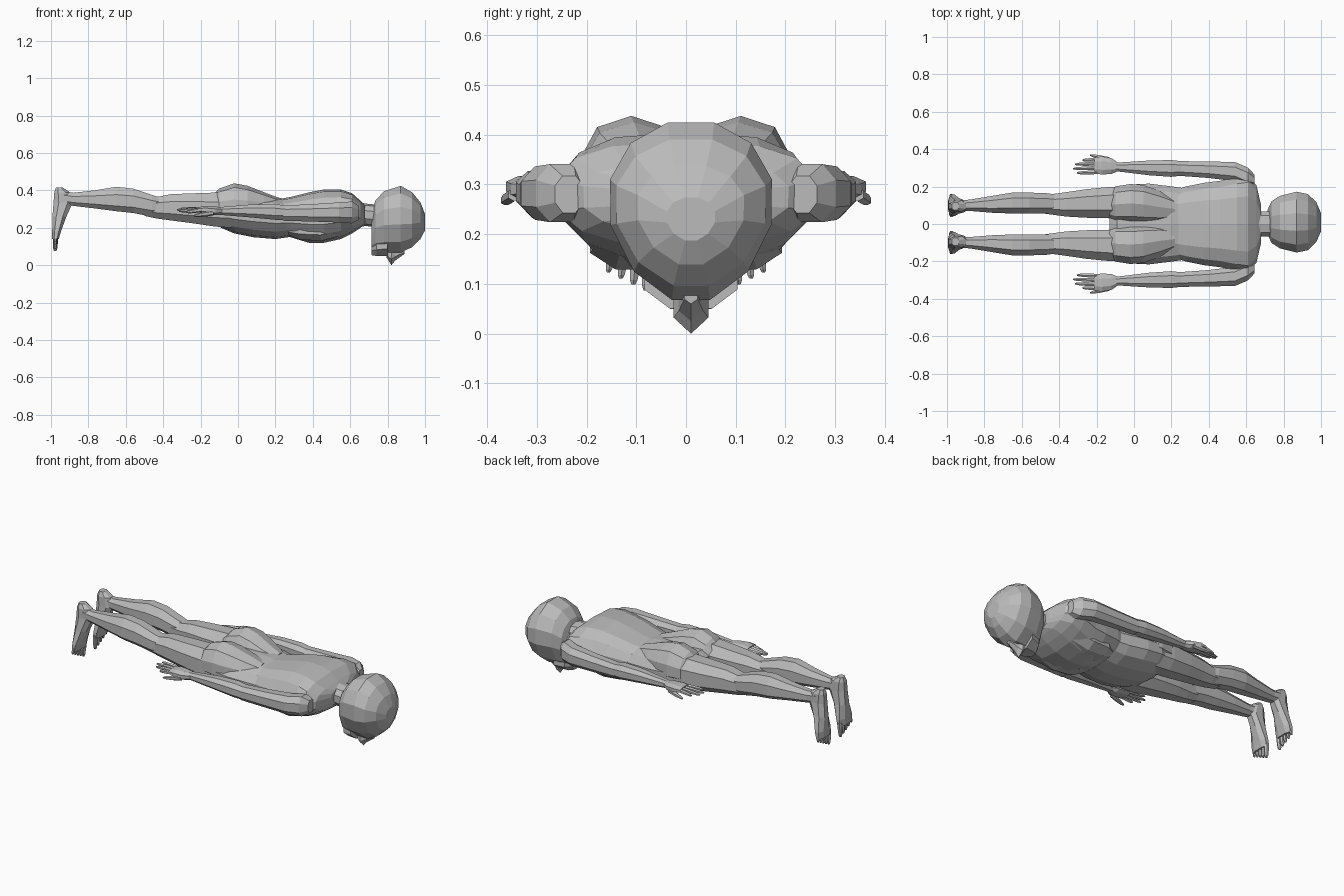
import bpy, bmesh, math
from mathutils import Vector

skin = bpy.data.materials.new("plain_grey")
skin.diffuse_color = (0.5, 0.5, 0.5, 1)


def spow(v, p):
    return math.copysign(abs(v) ** p, v)


def loft(name, rings, sides=10, mirror=False, vertical=False, square=0.85, under=0.9):
    """Skin rings (x, y, z, half width in y, rise above, drop below) along x.
    Vertical lofts run along z: rise points to +x and drop to -x."""
    bm = bmesh.new()
    loops = []
    for x, y, z, ry, up, down in rings:
        loop = []
        for i in range(sides):
            a = 2 * math.pi * (i + 0.5) / sides
            s, c = math.sin(a), math.cos(a)
            p = square if s > 0 else under
            dy = ry * spow(c, p)
            dh = spow(s, p) * (up if s > 0 else down)
            loop.append(bm.verts.new((x + dh, y + dy, z) if vertical else (x, y + dy, z + dh)))
        loops.append(loop)
    for a, b in zip(loops, loops[1:]):
        for i in range(sides):
            j = (i + 1) % sides
            bm.faces.new((a[i], a[j], b[j], b[i]))
    bm.faces.new(loops[0])
    bm.faces.new(loops[-1])
    bmesh.ops.recalc_face_normals(bm, faces=bm.faces)
    me = bpy.data.meshes.new(name)
    bm.to_mesh(me)
    bm.free()
    me.materials.append(skin)
    ob = bpy.data.objects.new(name, me)
    bpy.context.collection.objects.link(ob)
    if mirror:
        ob.modifiers.new("mirror", 'MIRROR').use_axis = (False, True, False)
    return ob


def digit(name, start, end, r0, r1):
    """Tapered six-sided finger or toe, mirrored to the other side."""
    a, b = Vector(start), Vector(end)
    vert = abs(b.z - a.z) > abs(b.x - a.x)
    rings = []
    for t, r in ((0, r0), (0.5, r0 * 0.95), (0.85, r1), (1, r1 * 0.5)):
        p = a.lerp(b, t)
        rings.append((p.x, p.y, p.z, r, r, r))
    loft(name, rings, sides=6, mirror=True, vertical=vert, square=1, under=1)


# Head, face down, with a jaw and pointed nose
loft("head", [
    (0.715, 0.01, 0.19, 0.07, 0.10, 0.12),
    (0.735, 0.01, 0.24, 0.115, 0.11, 0.18),
    (0.78, 0.01, 0.26, 0.145, 0.14, 0.20),
    (0.87, 0.01, 0.265, 0.168, 0.165, 0.205),
    (0.93, 0.01, 0.26, 0.155, 0.135, 0.17),
    (0.975, 0.01, 0.255, 0.11, 0.085, 0.12),
    (1.0, 0.01, 0.235, 0.05, 0.04, 0.05)], sides=12, square=0.95, under=1.1)
loft("nose", [
    (0.795, 0.01, 0.07, 0.035, 0.02, 0.03),
    (0.82, 0.01, 0.07, 0.04, 0.02, 0.07),
    (0.84, 0.01, 0.07, 0.028, 0.02, 0.045),
    (0.89, 0.01, 0.08, 0.015, 0.02, 0.02)], sides=6)
loft("jaw", [
    (0.715, 0.01, 0.10, 0.04, 0.05, 0.05),
    (0.74, 0.01, 0.11, 0.08, 0.05, 0.065),
    (0.80, 0.01, 0.12, 0.10, 0.05, 0.075)], sides=8)
loft("neck", [
    (0.60, 0, 0.27, 0.10, 0.08, 0.08),
    (0.68, 0, 0.27, 0.07, 0.06, 0.06),
    (0.78, 0, 0.26, 0.07, 0.06, 0.06)])

# Torso: rib cage and pelvis meet at the waist
loft("chest", [
    (0.20, 0, 0.25, 0.18, 0.10, 0.09),
    (0.28, 0, 0.25, 0.205, 0.115, 0.10),
    (0.38, 0, 0.25, 0.225, 0.14, 0.13),
    (0.46, 0, 0.25, 0.235, 0.155, 0.13),
    (0.55, 0, 0.26, 0.255, 0.145, 0.12),
    (0.61, 0, 0.27, 0.265, 0.115, 0.10),
    (0.655, 0, 0.27, 0.21, 0.075, 0.07),
    (0.68, 0, 0.27, 0.10, 0.05, 0.05)], sides=14, square=0.7, under=0.95)
loft("pelvis", [
    (-0.13, 0, 0.29, 0.11, 0.05, 0.06),
    (-0.09, 0, 0.28, 0.19, 0.09, 0.08),
    (-0.02, 0, 0.27, 0.215, 0.10, 0.10),
    (0.08, 0, 0.26, 0.22, 0.11, 0.11),
    (0.20, 0, 0.25, 0.205, 0.115, 0.11),
    (0.27, 0, 0.25, 0.195, 0.10, 0.10)], sides=14, square=0.75, under=0.95)
loft("buttock", [
    (-0.14, 0.10, 0.30, 0.07, 0.07, 0.05),
    (-0.10, 0.105, 0.30, 0.10, 0.11, 0.05),
    (-0.02, 0.11, 0.30, 0.108, 0.138, 0.05),
    (0.05, 0.105, 0.30, 0.108, 0.125, 0.05),
    (0.14, 0.09, 0.30, 0.09, 0.09, 0.05),
    (0.22, 0.08, 0.29, 0.06, 0.07, 0.05)], mirror=True)
loft("pectoral", [
    (0.27, 0.09, 0.19, 0.06, 0.03, 0.03),
    (0.33, 0.10, 0.19, 0.09, 0.03, 0.055),
    (0.44, 0.10, 0.19, 0.10, 0.03, 0.065),
    (0.55, 0.10, 0.20, 0.08, 0.03, 0.045)], sides=8, mirror=True)

# Legs
loft("thigh", [
    (0.02, 0.115, 0.29, 0.09, 0.10, 0.10),
    (-0.12, 0.115, 0.295, 0.09, 0.10, 0.095),
    (-0.25, 0.11, 0.30, 0.082, 0.09, 0.08),
    (-0.36, 0.105, 0.305, 0.07, 0.08, 0.07),
    (-0.43, 0.105, 0.305, 0.06, 0.065, 0.06),
    (-0.50, 0.105, 0.31, 0.05, 0.055, 0.05)], sides=8, mirror=True)
loft("calf", [
    (-0.40, 0.11, 0.315, 0.045, 0.045, 0.045),
    (-0.46, 0.11, 0.32, 0.058, 0.06, 0.065),
    (-0.56, 0.112, 0.335, 0.06, 0.08, 0.06),
    (-0.65, 0.112, 0.34, 0.06, 0.085, 0.055),
    (-0.76, 0.105, 0.345, 0.048, 0.06, 0.045),
    (-0.88, 0.10, 0.35, 0.032, 0.04, 0.035),
    (-0.94, 0.098, 0.36, 0.032, 0.035, 0.035)], sides=8, mirror=True)

# Feet hang downward from the ankles, heel on top
loft("foot", [
    (-0.955, 0.095, 0.415, 0.022, 0.02, 0.02),
    (-0.945, 0.095, 0.39, 0.034, 0.05, 0.04),
    (-0.935, 0.095, 0.335, 0.036, 0.055, 0.055),
    (-0.955, 0.097, 0.26, 0.045, 0.04, 0.04),
    (-0.97, 0.10, 0.18, 0.062, 0.025, 0.025),
    (-0.975, 0.10, 0.14, 0.062, 0.018, 0.02)], sides=8, mirror=True, vertical=True)
for i in range(5):
    y = 0.05 + 0.025 * i
    digit(f"toe_{i + 1}", (-0.975, y, 0.16), (-0.978, y + 0.006, 0.075 + 0.012 * i),
          0.014 - 0.001 * i, 0.011 - 0.001 * i)

# Arms lie along the body
loft("upper_arm", [
    (0.645, 0.235, 0.28, 0.03, 0.04, 0.04),
    (0.61, 0.25, 0.28, 0.055, 0.065, 0.06),
    (0.54, 0.28, 0.28, 0.055, 0.06, 0.055),
    (0.40, 0.29, 0.28, 0.047, 0.05, 0.05),
    (0.24, 0.297, 0.28, 0.042, 0.042, 0.045)], sides=8, mirror=True)
loft("forearm", [
    (0.28, 0.297, 0.28, 0.038, 0.038, 0.04),
    (0.20, 0.297, 0.285, 0.048, 0.045, 0.045),
    (0.08, 0.30, 0.29, 0.042, 0.038, 0.038),
    (-0.10, 0.305, 0.29, 0.024, 0.022, 0.022)], sides=8, mirror=True)
loft("hand", [
    (-0.085, 0.305, 0.29, 0.024, 0.02, 0.02),
    (-0.12, 0.31, 0.29, 0.045, 0.026, 0.024),
    (-0.17, 0.313, 0.295, 0.052, 0.024, 0.022),
    (-0.21, 0.313, 0.297, 0.046, 0.015, 0.015)], sides=8, mirror=True)
for i, (y, tip) in enumerate(((0.277, -0.305), (0.300, -0.325), (0.323, -0.315), (0.345, -0.275))):
    digit(f"finger_{i + 1}", (-0.19, y, 0.297), (tip, y - 0.004, 0.302 - 0.006 * i), 0.012, 0.009)
digit("thumb", (-0.13, 0.345, 0.28), (-0.235, 0.368, 0.265), 0.014, 0.009)
